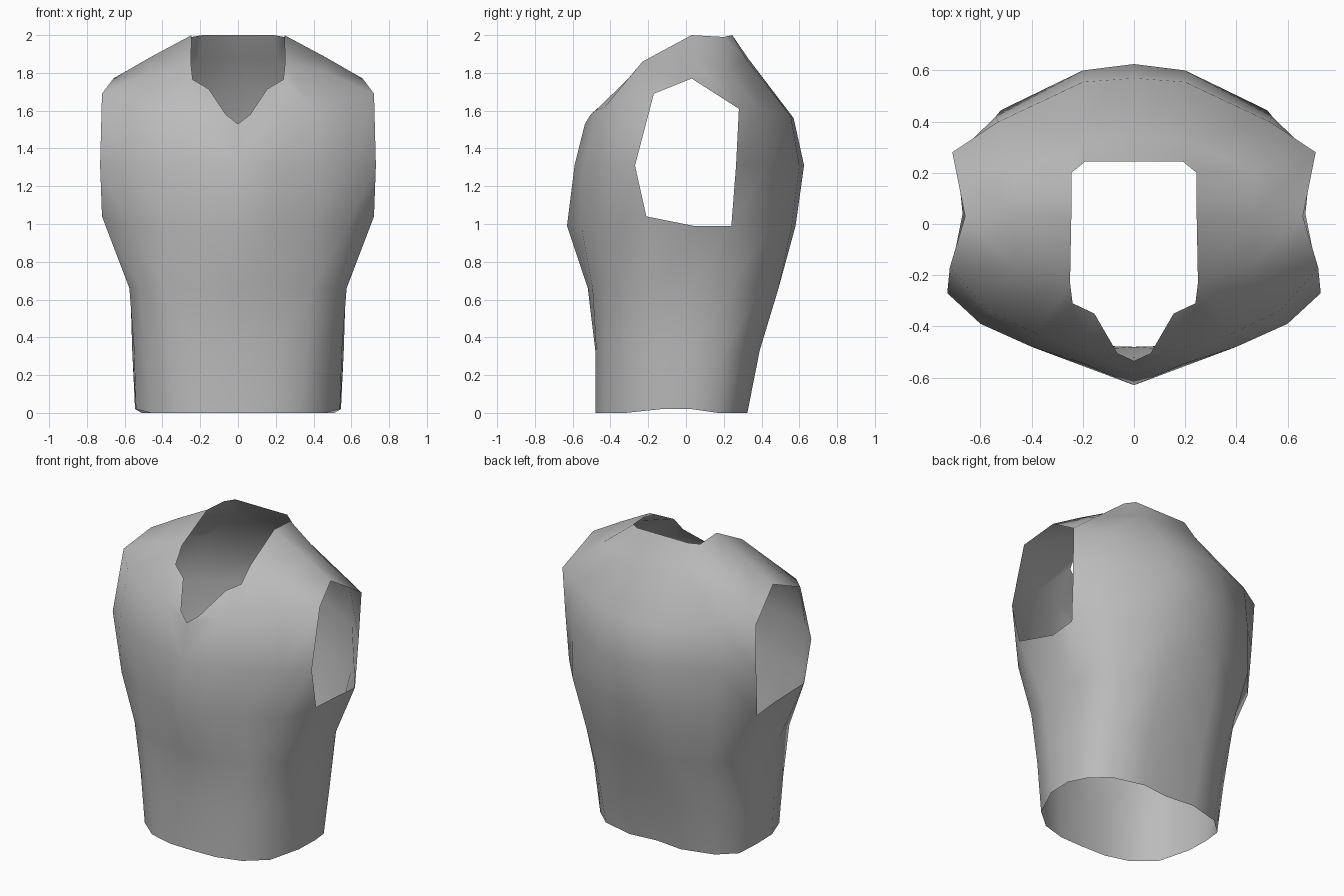
import bpy, bmesh

cube = bpy.data.objects.get("Cube")
if cube:
    bpy.data.objects.remove(cube)

mat = bpy.data.materials.new("plain grey")
mat.use_nodes = True
grey = (0.5, 0.5, 0.5, 1)
mat.diffuse_color = grey
mat.node_tree.nodes["Principled BSDF"].inputs["Base Color"].default_value = grey

bm = bmesh.new()


def row(*points):
    return [bm.verts.new(p) for p in points]


def ring(z, *xy):
    return row(*[(x, y, z) for x, y in xy])


def face(*verts):
    bm.faces.new(verts)


def bridge(a, b):
    for i in range(len(a) - 1):
        face(a[i], a[i + 1], b[i + 1], b[i])


# Left half of the waist: rings run from front centre round the side to back centre
hem = ring(0, (0, -.48), (.17, -.475), (.33, -.43), (.46, -.32), (.54, -.13),
           (.545, .03), (.51, .17), (.40, .27), (.19, .325), (0, .305))
for i in (4, 5):
    hem[i].co.z = .02
low = ring(.33, (0, -.48), (.18, -.475), (.36, -.43), (.49, -.32), (.55, -.14),
           (.56, .04), (.535, .20), (.42, .32), (.20, .39), (0, .37))
waist = ring(.66, (0, -.52), (.20, -.495), (.39, -.435), (.52, -.34), (.575, -.16),
             (.57, .04), (.555, .23), (.45, .40), (.20, .49), (0, .485))
underarm = ring(.99, (0, -.63), (.20, -.555), (.38, -.485), (.58, -.39), (.72, -.21),
                (.67, .04), (.69, .24), (.52, .445), (.20, .56), (0, .58))
underarm[4].co.z = 1.04
for a, b in ((hem, low), (low, waist), (waist, underarm)):
    bridge(a, b)

# Chest panel, front centre to armhole
chest = ring(1.31, (0, -.59), (.20, -.545), (.40, -.48), (.60, -.39), (.73, -.27))
collar = row((0, -.535, 1.53), (.20, -.48, 1.60), (.38, -.43, 1.62),
             (.57, -.34, 1.64), (.72, -.17, 1.69))
bridge(underarm[:5], chest)
bridge(chest, collar)

# Back panel, armhole to back centre
back = ring(1.31, (.70, .265), (.54, .42), (.20, .60), (0, .625))
blade = row((.71, .28, 1.61), (.53, .40, 1.60), (.20, .555, 1.57), (0, .57, 1.56))
bridge(underarm[6:], back)
bridge(back, blade)

# Neck edge, mid shoulder line and top of armhole
neck = row((.065, -.505, 1.58), (.155, -.35, 1.715), (.24, -.31, 1.765), (.25, -.23, 1.86),
           (.245, .03, 2), (.245, .20, 1.99), (.19, .245, 2), (0, .245, 2))
mid = row((.47, -.16, 1.80), (.46, .03, 1.885), (.47, .21, 1.81), (.21, .32, 1.87), (0, .33, 1.875))
arm_top = row((.66, .03, 1.77))[0]
bridge(neck[3:], mid)
bridge(blade[1:], mid[2:])
face(mid[0], mid[1], arm_top, collar[4])
face(mid[1], mid[2], blade[0], arm_top)
face(mid[2], blade[1], blade[0])

# Front of the shoulder down to the V neck
face(mid[0], collar[4], collar[3])
face(neck[3], mid[0], collar[3], collar[2])
face(neck[3], collar[2], neck[2])
face(neck[2], collar[2], collar[1], neck[1])
face(neck[1], collar[1], neck[0])
face(neck[0], collar[1], collar[0])

bmesh.ops.recalc_face_normals(bm, faces=bm.faces[:])
bm.faces.ensure_lookup_table()
if bm.faces[0].normal.y > 0:
    bmesh.ops.reverse_faces(bm, faces=bm.faces[:])
for f in bm.faces:
    f.smooth = True

mesh = bpy.data.meshes.new("vest")
bm.to_mesh(mesh)
bm.free()
mesh.materials.append(mat)
vest = bpy.data.objects.new("vest", mesh)
bpy.context.collection.objects.link(vest)

# Mirror to the right half
mirror = vest.modifiers.new("mirror", 'MIRROR')
mirror.use_clip = True
mirror.merge_threshold = 0.001
